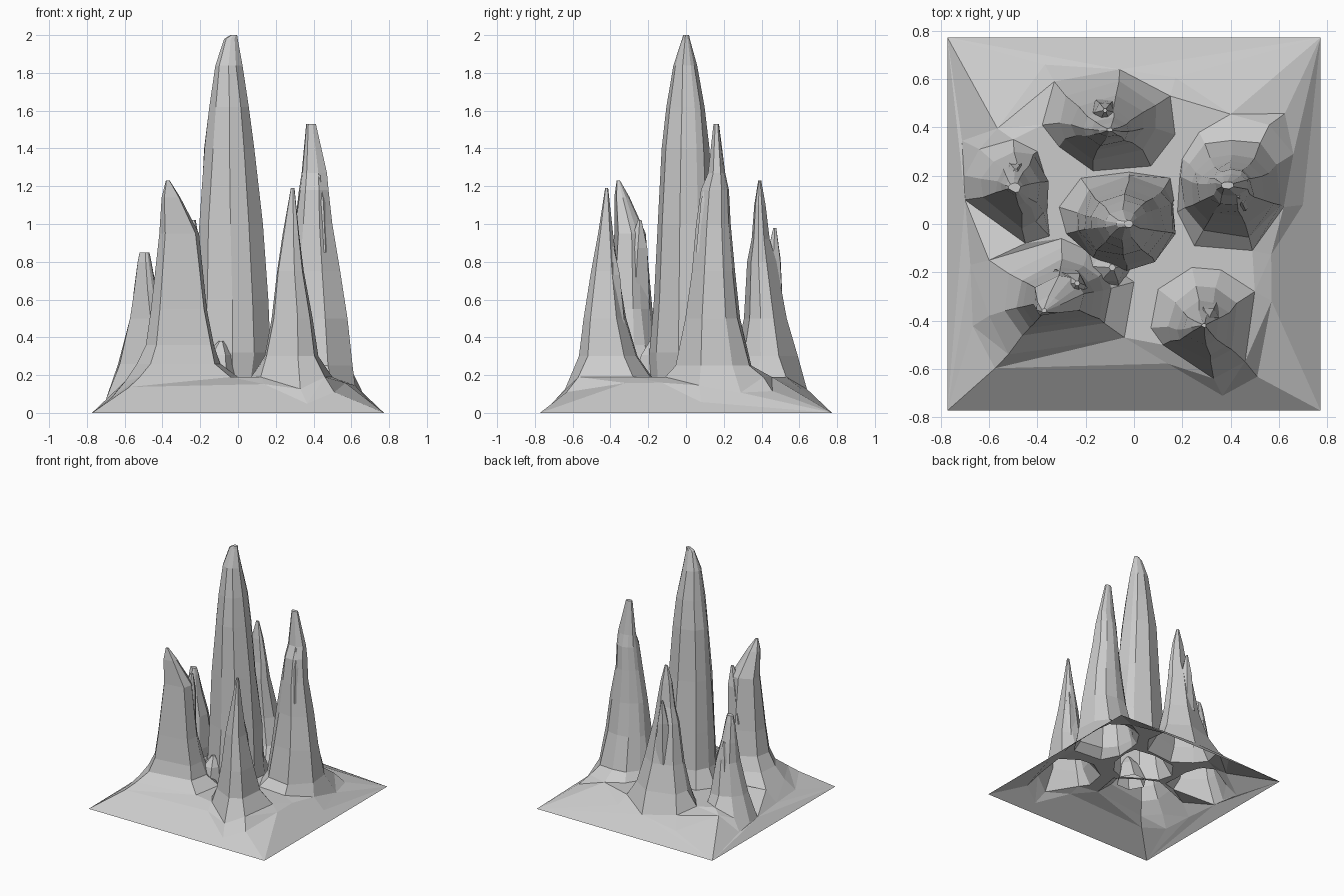
import bpy, math, random
from mathutils import Vector
from mathutils.geometry import delaunay_2d_cdt

if "Cube" in bpy.data.objects:
    bpy.data.objects.remove(bpy.data.objects["Cube"])

random.seed(4)
HALF = 0.773


def foot_z(x, y):
    """Height of the ground where a peak meets it: falls to 0 at the square's edge."""
    return min(0.19, 0.95 * (HALF - max(abs(x), abs(y))))


def inside(p, poly):
    hit = False
    for a, b in zip(poly, poly[1:] + poly[:1]):
        if (a[1] > p[1]) != (b[1] > p[1]):
            if p[0] < a[0] + (p[1] - a[1]) * (b[0] - a[0]) / (b[1] - a[1]):
                hit = not hit
    return hit


def add_mesh(name, verts, faces):
    me = bpy.data.meshes.new(name)
    me.from_pydata(verts, [], faces)
    me.update()
    ob = bpy.data.objects.new(name, me)
    bpy.context.collection.objects.link(ob)


def loft(name, angles, rings, foot=None, jitter=0.05):
    """Stack of elliptical rings (z, cx, cy, rx, ry), optionally from a foot outline."""
    n = len(angles)
    verts = list(foot) if foot else []
    for z, cx, cy, rx, ry in rings:
        for a in angles:
            k = 1.03 + random.uniform(-jitter, jitter)
            verts.append((cx + k * rx * math.cos(a), cy + k * ry * math.sin(a), z))
    rows = len(verts) // n
    faces = [(r * n + i, r * n + (i + 1) % n, (r + 1) * n + (i + 1) % n, (r + 1) * n + i)
             for r in range(rows - 1) for i in range(n)]
    faces.append(tuple(range((rows - 1) * n, rows * n)))
    add_mesh(name, verts, faces)


outlines = []


def peak(name, outline, rings):
    cx, cy = rings[0][1:3]
    ang = lambda p: math.atan2(p[1] - cy, p[0] - cx)
    outline = sorted(outline, key=ang)
    outlines.append(outline)
    loft(name, [ang(p) for p in outline], rings, [(x, y, foot_z(x, y)) for x, y in outline])


def spur(name, x, y, z0, z1, r, dx=0, dy=0):
    angles = [i * math.tau / 6 for i in range(6)]
    zm = z0 + 0.65 * (z1 - z0)
    loft(name, angles, [(z0, x, y, r, r), (zm, x + dx * .6, y + dy * .6, r * .6, r * .6),
                        (z1, x + dx, y + dy, r * .12, r * .12)])


# Six peaks, each with its foot outline and rings
peak("centre_peak",
     [(-.31, .07), (-.22, .19), (-.02, .215), (.15, .19), (.165, .1), (.15, -.04),
      (.07, -.15), (-.03, -.19), (-.14, -.12), (-.28, -.04)],
     [(.32, -.03, 0, .21, .19), (.6, -.03, 0, .195, .17), (1, -.04, 0, .165, .142),
      (1.4, -.045, 0, .13, .12), (1.62, -.045, 0, .105, .1), (1.84, -.05, -.003, .07, .062),
      (1.98, -.038, 0, .035, .02), (2.0, -.022, 0, .018, .015)])
peak("back_peak",
     [(-.33, .59), (-.06, .64), (.15, .53), (.17, .37), (.07, .24), (-.17, .22),
      (-.31, .32), (-.38, .41)],
     [(.3, -.11, .43, .2, .16), (.5, -.11, .42, .15, .115), (.8, -.11, .4, .1, .075),
      (.92, -.1, .395, .075, .05), (1.1, -.1, .39, .045, .03), (1.23, -.1, .39, .012, .008)])
peak("left_peak",
     [(-.7, .2), (-.64, .31), (-.5, .35), (-.4, .3), (-.36, .17), (-.36, .05),
      (-.35, -.05), (-.45, -.08), (-.7, .1)],
     [(.26, -.49, .14, .14, .16), (.5, -.48, .15, .09, .1), (.65, -.49, .15, .06, .07),
      (.8, -.495, .15, .035, .035), (.85, -.495, .15, .025, .02)])
peak("right_peak",
     [(.2, .27), (.27, .38), (.4, .455), (.56, .41), (.66, .29), (.62, .07), (.49, -.11),
      (.25, -.09), (.18, .05), (.19, .2)],
     [(.25, .41, .15, .21, .2), (.5, .41, .14, .17, .145), (.75, .405, .14, .14, .115),
      (1, .4, .145, .1, .09), (1.18, .405, .15, .08, .075), (1.27, .405, .16, .07, .045),
      (1.53, .387, .16, .026, .015)])
peak("front_left_peak",
     [(-.6, -.15), (-.3, -.06), (-.19, -.11), (-.1, -.17), (0, -.24), (-.04, -.47),
      (-.52, -.54), (-.6, -.38)],
     [(.26, -.31, -.31, .22, .2), (.36, -.305, -.31, .18, .155), (.55, -.31, -.31, .145, .13),
      (.95, -.315, -.31, .105, .095), (1.14, -.355, -.345, .05, .045),
      (1.23, -.372, -.36, .01, .01)])
peak("front_right_peak",
     [(.07, -.43), (.1, -.27), (.24, -.18), (.36, -.19), (.5, -.28), (.46, -.57),
      (.33, -.64), (.12, -.5)],
     [(.3, .29, -.415, .15, .15), (.5, .295, -.43, .112, .108), (.75, .285, -.43, .075, .07),
      (.95, .285, -.425, .045, .04), (1.19, .29, -.42, .01, .008)])

# Secondary crags leaning on the peaks, and the boulder between two of them
spur("back_spur", -.12, .45, .5, .98, .07, 0, .02)
spur("left_spur", -.49, .2, .3, .66, .07, 0, .02)
spur("right_spur", .425, .12, .85, 1.26, .075, .005, 0)
spur("front_left_spur", -.28, -.27, .6, 1.02, .09, .045, .025)
spur("front_right_spur", .31, -.38, .45, .88, .065, 0, -.01)
spur("saddle_boulder", -.12, -.17, .17, .38, .11, .03, -.01)

# Ground sheet: square edge, low skirt round the feet, joined to every foot outline
pts = [(-HALF, -HALF, 0), (HALF, -HALF, 0), (HALF, HALF, 0), (-HALF, HALF, 0)]
edges = [(i, (i + 1) % 4) for i in range(4)]
for o in outlines:
    s, n = len(pts), len(o)
    pts += [(x, y, foot_z(x, y)) for x, y in o]
    edges += [(s + i, s + (i + 1) % n) for i in range(n)]
for x, y in sum(outlines, []):
    r = math.hypot(x, y)
    q = (x * (1 + .08 / r), y * (1 + .08 / r))
    d = HALF - max(abs(q[0]), abs(q[1]))
    if .06 < d < .22 and not any(inside(q, o) for o in outlines):
        pts.append((q[0], q[1], .78 * d))
vs, _, fs, orig, _, _ = delaunay_2d_cdt([Vector(p[:2]) for p in pts], edges, [], 0, 1e-5)
zs = [pts[o[0]][2] if o else foot_z(*v) for v, o in zip(vs, orig)]
keep = []
for f in fs:
    c = sum((vs[i] for i in f), Vector((0, 0))) / len(f)
    if not any(inside(c, o) for o in outlines):
        keep.append(list(f))
add_mesh("ground", [(v.x, v.y, z) for v, z in zip(vs, zs)], keep)
